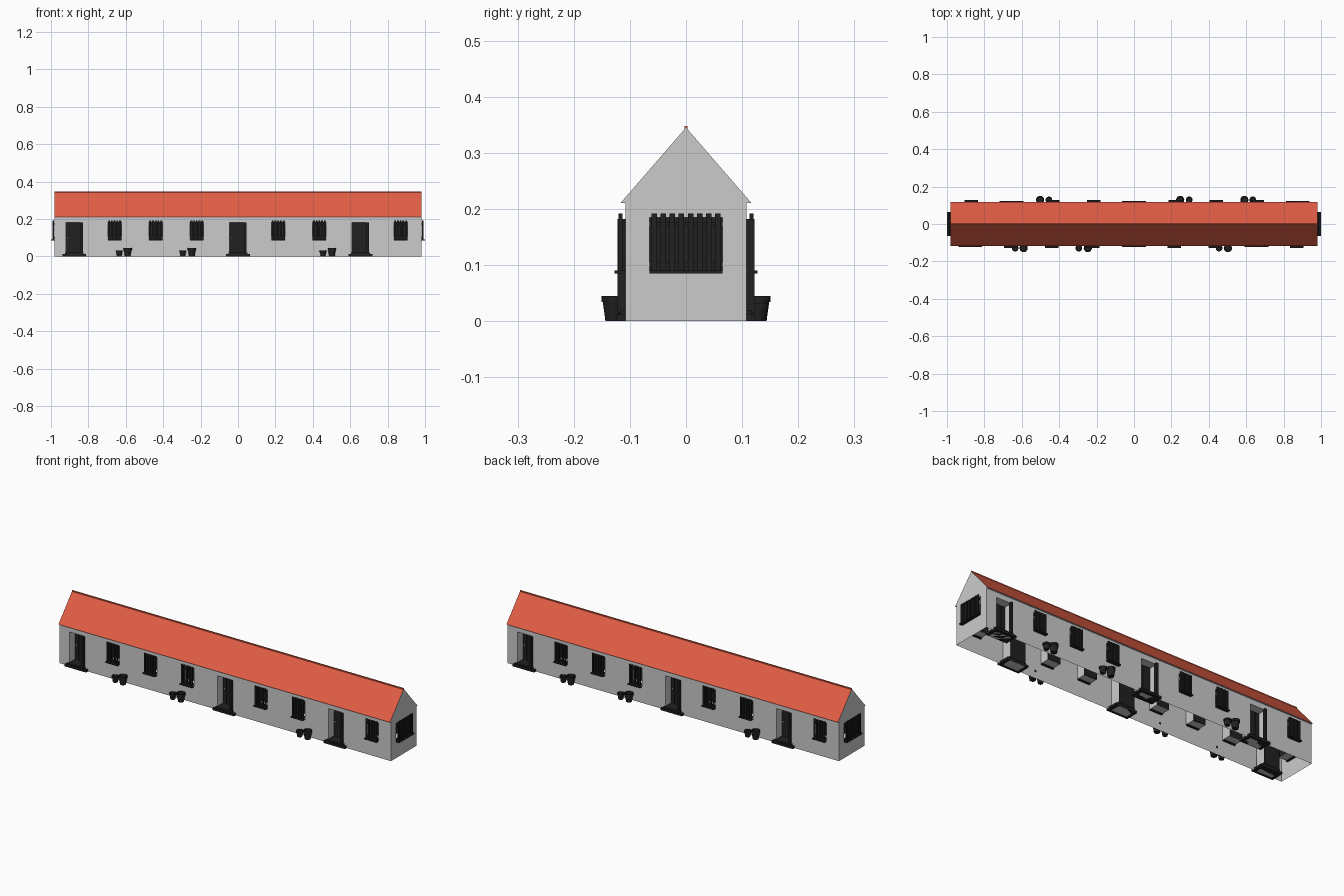
import bpy, bmesh, math
from mathutils import Matrix, Vector

if "Cube" in bpy.data.objects:
    bpy.data.objects.remove(bpy.data.objects["Cube"])


def material(name, rgb):
    m = bpy.data.materials.new(name)
    m.diffuse_color = (*rgb, 1)
    m.use_nodes = True
    m.node_tree.nodes["Principled BSDF"].inputs["Base Color"].default_value = m.diffuse_color
    return m


DARK = material("dark_timber", (0.015, 0.015, 0.015))
RED = material("red_tiles", (0.75, 0.11, 0.06))
GOLD = material("brass", (0.75, 0.45, 0.08))
L, W, EAVE, RIDGE, DEPTH = 0.98, 0.108, 0.21, 0.345, 0.055


def finish(name, bm, mat=None, matrix=None, fix=True):
    if fix:
        bmesh.ops.recalc_face_normals(bm, faces=bm.faces)
    me = bpy.data.meshes.new(name)
    bm.to_mesh(me)
    bm.free()
    ob = bpy.data.objects.new(name, me)
    bpy.context.collection.objects.link(ob)
    if mat:
        me.materials.append(mat)
    if matrix:
        ob.matrix_world = matrix
    return ob


def box(bm, x0, x1, y0, y1, z0, z1):
    m = Matrix.Translation(((x0 + x1) / 2, (y0 + y1) / 2, (z0 + z1) / 2)) @ \
        Matrix.Diagonal((x1 - x0, y1 - y0, z1 - z0, 1))
    bmesh.ops.create_cube(bm, size=1, matrix=m)


def quad(bm, *pts):
    return bm.faces.new([bm.verts.new(p) for p in pts])


# wall with recessed openings; local frame: wall in y=0, outside is -y
def wall(name, half, openings, matrix, gable=False):
    bm = bmesh.new()
    xs = sorted({-half, half, *[o[0] for o in openings], *[o[1] for o in openings]})
    zs = sorted({0, EAVE, *[o[2] for o in openings], *[o[3] for o in openings]})
    for a, b in zip(xs, xs[1:]):
        for c, d in zip(zs, zs[1:]):
            mx, mz = (a + b) / 2, (c + d) / 2
            if not any(o[0] < mx < o[1] and o[2] < mz < o[3] for o in openings):
                quad(bm, (a, 0, c), (b, 0, c), (b, 0, d), (a, 0, d))
    for a, b, c, d in openings:
        e = DEPTH
        quad(bm, (a, 0, c), (a, 0, d), (a, e, d), (a, e, c))
        quad(bm, (b, 0, c), (b, e, c), (b, e, d), (b, 0, d))
        quad(bm, (a, 0, c), (a, e, c), (b, e, c), (b, 0, c))
        quad(bm, (a, 0, d), (b, 0, d), (b, e, d), (a, e, d))
    if gable:
        bm.faces.new([bm.verts.new(p) for p in
                      ((-0.117, 0, EAVE), (0.117, 0, EAVE), (0, 0, RIDGE))])
    bmesh.ops.remove_doubles(bm, verts=bm.verts, dist=1e-5)
    finish(name, bm, None, matrix, fix=False)


# barred window with sill and dark pane at the back of the recess
def window(name, cx, hw, bars, matrix):
    z0, z1 = 0.09, 0.185
    m = matrix @ Matrix.Translation((cx, 0, 0))
    bm = bmesh.new()
    box(bm, -hw, hw, DEPTH - 0.006, DEPTH, z0, z1)
    finish(name + "_pane", bm, DARK, m)
    bm = bmesh.new()
    pitch = 2 * hw / bars
    for i in range(bars):
        x = -hw + pitch * (i + 0.5)
        box(bm, x - pitch * 0.3, x + pitch * 0.3, -0.012, -0.005, z0, z1 + 0.007)
    for z in (z0 + 0.01, z1 - 0.012):
        box(bm, -hw, hw, -0.006, 0.002, z - 0.004, z + 0.004)
    finish(name + "_bars", bm, DARK, m)
    bm = bmesh.new()
    box(bm, -hw, hw, -0.019, 0.01, z0 - 0.005, z0)
    finish(name + "_sill", bm, DARK, m)


# recessed plank door, post, steps and handle
def door(name, cx, matrix):
    m = matrix @ Matrix.Translation((cx, 0, 0))
    bm = bmesh.new()
    for i in range(4):
        x = -0.045 + 0.0225 * i
        box(bm, x + 0.001, x + 0.0215, DEPTH - 0.01, DEPTH, 0.015, 0.182)
    box(bm, -0.045, 0.045, DEPTH - 0.004, DEPTH + 0.002, 0.015, 0.182)
    finish(name + "_leaf", bm, DARK, m)
    bm = bmesh.new()
    box(bm, 0.033, 0.045, -0.014, 0.003, 0.015, 0.182)
    finish(name + "_post", bm, DARK, m)
    bm = bmesh.new()
    box(bm, -0.063, 0.063, -0.016, DEPTH, 0, 0.012)
    box(bm, -0.05, 0.05, -0.01, DEPTH, 0.012, 0.02)
    finish(name + "_steps", bm, DARK, m)
    bm = bmesh.new()
    bmesh.ops.create_icosphere(bm, subdivisions=1, radius=0.005,
                               matrix=Matrix.Translation((-0.035, DEPTH - 0.012, 0.098)))
    finish(name + "_handle", bm, GOLD, m)


# lathed flower pot
def pot(name, x, r, h, matrix):
    prof = [(0, 0), (0.68, 0), (0.9, 0.75), (1, 0.75), (1, 1), (0.82, 1), (0.75, 0.8), (0, 0.8)]
    bm = bmesh.new()
    vs = [bm.verts.new((p * r, 0, q * h)) for p, q in prof]
    es = [bm.edges.new(e) for e in zip(vs, vs[1:])]
    bmesh.ops.spin(bm, geom=vs + es, cent=(0, 0, 0), axis=(0, 0, 1),
                   angle=math.tau, steps=14)
    bmesh.ops.remove_doubles(bm, verts=bm.verts, dist=1e-5)
    finish(name, bm, DARK, matrix @ Matrix.Translation((x, -0.021, 0)))


# long sides: the back is the front turned half a circle
DOORS = (-0.875, 0, 0.655)
WINDOWS = (-0.66, -0.44, -0.22, 0.215, 0.435, 0.87)
POTS = ((-0.635, -0.59), (-0.295, -0.247), (0.455, 0.502))
for side, ang in (("front", 0), ("back", math.pi)):
    M = Matrix.Rotation(ang, 4, 'Z') @ Matrix.Translation((0, -W, 0))
    holes = [(x - 0.045, x + 0.045, 0, 0.182) for x in DOORS]
    holes += [(x - 0.036, x + 0.036, 0.09, 0.185) for x in WINDOWS]
    wall(side + "_wall", L, holes, M)
    for i, x in enumerate(DOORS):
        door(f"{side}_door_{i + 1}", x, M)
    for i, x in enumerate(WINDOWS):
        window(f"{side}_window_{i + 1}", x, 0.036, 5, M)
    for i, (a, b) in enumerate(POTS):
        pot(f"{side}_small_pot_{i + 1}", a, 0.018, 0.032, M)
        pot(f"{side}_large_pot_{i + 1}", b, 0.022, 0.045, M)

# gable ends
for side, ang in (("right", math.pi / 2), ("left", -math.pi / 2)):
    M = Matrix.Rotation(ang, 4, 'Z') @ Matrix.Translation((0, -L, 0))
    wall(side + "_gable_wall", W, [(-0.065, 0.065, 0.09, 0.185)], M, gable=True)
    window(side + "_end_window", 0, 0.065, 8, M)

# roof slopes, soffits and ridge
for side, s in (("front", -1), ("back", 1)):
    bm = bmesh.new()
    f = quad(bm, (-L, s * 0.117, EAVE), (L, s * 0.117, EAVE), (L, 0, RIDGE), (-L, 0, RIDGE))
    f.normal_update()
    if f.normal.z < 0:
        f.normal_flip()
    finish(side + "_roof_slope", bm, RED, fix=False)
    bm = bmesh.new()
    f = quad(bm, (-L, s * 0.117, EAVE), (L, s * 0.117, EAVE), (L, s * W, EAVE), (-L, s * W, EAVE))
    f.normal_update()
    if f.normal.z > 0:
        f.normal_flip()
    finish(side + "_soffit", bm, fix=False)
bm = bmesh.new()
box(bm, -L, L, -0.0025, 0.0025, RIDGE - 0.004, RIDGE + 0.003)
finish("ridge_cap", bm, RED)
